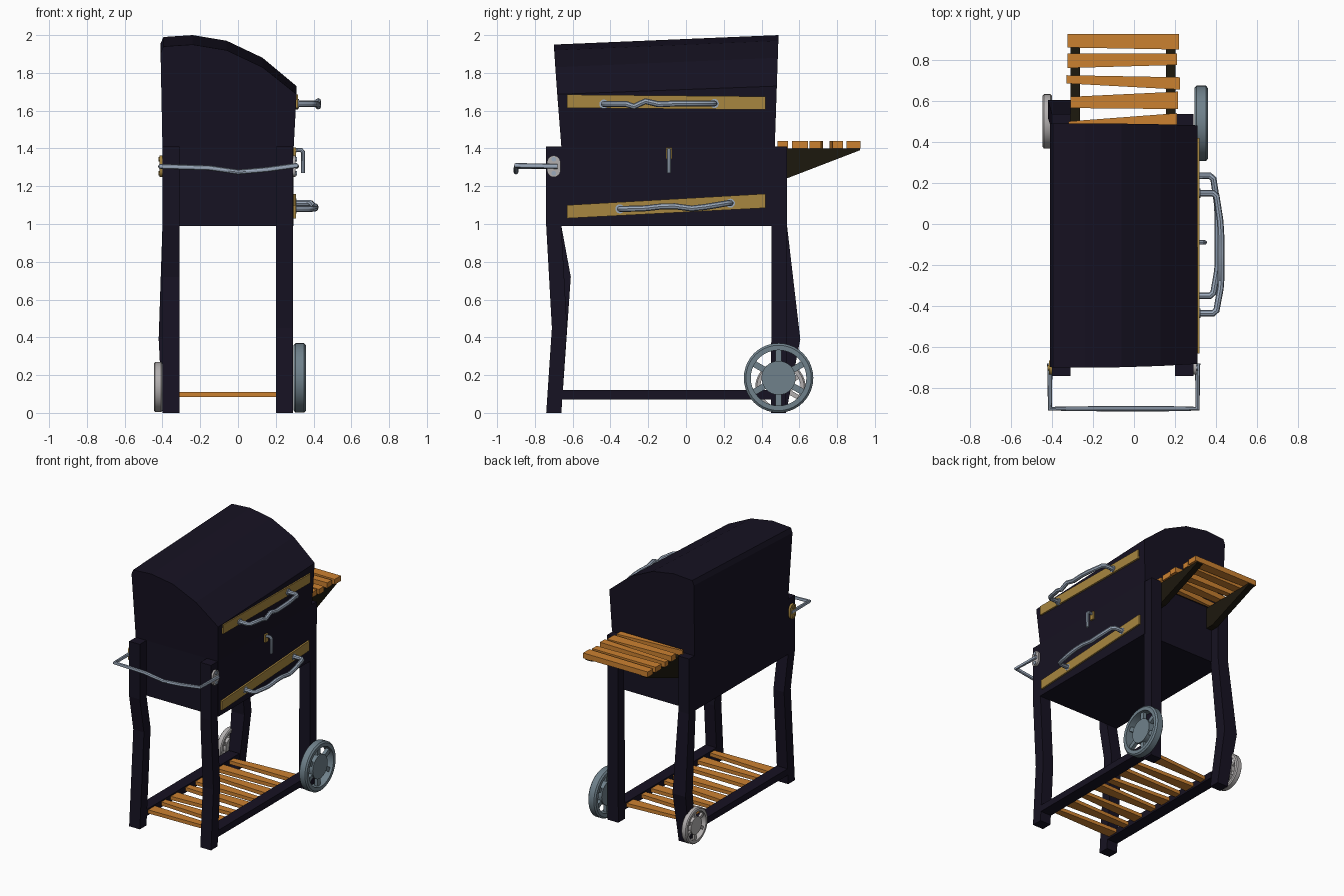
import bpy, bmesh, math, random
from mathutils import Vector

if "Cube" in bpy.data.objects:
    bpy.data.objects.remove(bpy.data.objects["Cube"])
random.seed(4)

def mat(name, r, g, b):
    m = bpy.data.materials.new(name)
    m.diffuse_color = (r, g, b, 1)
    m.use_nodes = True
    m.node_tree.nodes["Principled BSDF"].inputs["Base Color"].default_value = m.diffuse_color
    return m

DARK = mat("dark_enamel", 0.008, 0.006, 0.016)
BLACK = mat("black_iron", 0.012, 0.009, 0.004)
WOOD = mat("wood", 0.60, 0.22, 0.03)
GOLD = mat("brass", 0.39, 0.24, 0.05)
STEEL = mat("steel", 0.33, 0.40, 0.50)
TYRE = mat("wheel_steel", 0.16, 0.22, 0.26)
PALE = mat("pale_metal", 0.45, 0.43, 0.43)

def finish(name, bm, m, smooth=False):
    bmesh.ops.recalc_face_normals(bm, faces=bm.faces)
    me = bpy.data.meshes.new(name)
    bm.to_mesh(me)
    bm.free()
    ob = bpy.data.objects.new(name, me)
    bpy.context.collection.objects.link(ob)
    me.materials.append(m)
    if smooth:
        shade(ob)
    return ob

def shade(ob):
    bpy.ops.object.select_all(action='DESELECT')
    ob.select_set(True)
    bpy.context.view_layer.objects.active = ob
    bpy.ops.object.shade_smooth_by_angle(angle=math.radians(40))

def loft(name, rings, m, smooth=False):
    """Solid skinned through rings of equal point count."""
    bm = bmesh.new()
    vs = [[bm.verts.new(p) for p in r] for r in rings]
    n = len(vs[0])
    for a, b in zip(vs, vs[1:]):
        for i in range(n):
            bm.faces.new((a[i], a[(i + 1) % n], b[(i + 1) % n], b[i]))
    bm.faces.new(vs[0])
    bm.faces.new(vs[-1])
    return finish(name, bm, m, smooth)

def box(name, x0, x1, y0, y1, z0, z1, m):
    return loft(name, [[(x0, y0, z), (x1, y0, z), (x1, y1, z), (x0, y1, z)] for z in (z0, z1)], m)

def plate(name, pts, x0, x1, m, smooth=False):
    """Extrude a y-z outline along x."""
    return loft(name, [[(x, y, z) for y, z in pts] for x in (x0, x1)], m, smooth)

def disc(name, y, z, r, x0, x1, m, n=20):
    a = [2 * math.pi * i / n for i in range(n)]
    return plate(name, [(y + r * math.cos(t), z + r * math.sin(t)) for t in a], x0, x1, m, True)

def tube(name, pts, r, m):
    cu = bpy.data.curves.new(name, 'CURVE')
    cu.dimensions = '3D'
    cu.bevel_depth, cu.bevel_resolution, cu.use_fill_caps = r, 2, True
    sp = cu.splines.new('POLY')
    sp.points.add(len(pts) - 1)
    for q, p in zip(sp.points, pts):
        q.co = (*p, 1)
    cu.materials.append(m)
    ob = bpy.data.objects.new(name, cu)
    bpy.context.collection.objects.link(ob)
    bpy.ops.object.select_all(action='DESELECT')
    ob.select_set(True)
    bpy.context.view_layer.objects.active = ob
    bpy.ops.object.convert(target='MESH')
    shade(bpy.context.object)

# Cooking chamber
box("chamber", -0.40, 0.295, -0.66, 0.465, 0.99, 1.42, DARK)

# Curved lid, leaning outwards and rising to the back
hood = [(-0.40, 1.41), (0.295, 1.41), (0.31, 1.73), (0.13, 1.88), (-0.06, 1.97),
        (-0.24, 2.0), (-0.395, 1.99), (-0.41, 1.955)]
front, back = [], []
for x, z in hood:
    t = (z - 1.41) / 0.59
    front.append((x, -0.66 - 0.04 * t, z - 0.05 * min(1, t * 1.6)))
    back.append((x, 0.47 + 0.02 * t, z))
loft("lid", [front, back], DARK)

# Legs: each section is (z, x0, x1, y0, y1)
def leg(name, secs):
    loft(name, [[(a, c, z), (b, c, z), (b, d, z), (a, d, z)] for z, a, b, c, d in secs], DARK)

leg("front_right_leg", [(0, .20, .29, -.74, -.66), (.45, .20, .29, -.71, -.63),
                        (.99, .20, .29, -.74, -.66), (1.41, .20, .29, -.74, -.66)])
leg("front_left_leg", [(0, -.40, -.31, -.74, -.66), (.72, -.40, -.31, -.69, -.61),
                       (.99, -.40, -.31, -.74, -.66), (1.41, -.40, -.31, -.74, -.66)])
leg("back_right_leg", [(0, .20, .29, .45, .53), (1.41, .20, .29, .455, .535)])
leg("back_left_leg", [(0, -.40, -.31, .45, .53), (.39, -.42, -.31, .52, .605),
                      (.99, -.40, -.31, .455, .535), (1.41, -.40, -.31, .455, .535)])

# Bottom rack
for side, x in (("left", -0.355), ("right", 0.245)):
    box(side + "_bottom_rail", x - 0.045, x + 0.045, -0.67, 0.46, 0.07, 0.12, DARK)

def slat(name, x0, x1, left, right, z0, z1):
    loft(name, [[(x, y0, z0), (x, y1, z0), (x, y1, z1), (x, y0, z1)]
                for x, (y0, y1) in ((x0, left), (x1, right))], WOOD)

for i in range(8):
    y = -0.59 + i * 0.138
    ends = []
    for s in (1, -1):
        c, w = y + random.uniform(-.015, .015), 0.033 + s * (-1) ** i * 0.008
        ends.append((c - w, c + w))
    slat(f"bottom_slat_{i + 1}", -0.32, 0.21, *ends, 0.083, 0.11)

# Side shelf
for i, (a, b, l, r) in enumerate([(-.32, .21, (.485, .50), (.485, .54)),
                                  (-.31, .215, (.565, .62), (.56, .645)),
                                  (-.33, .225, (.685, .725), (.655, .715)),
                                  (-.325, .21, (.76, .83), (.775, .83)),
                                  (-.325, .22, (.86, .925), (.85, .925))]):
    slat(f"shelf_slat_{i + 1}", a, b, l, r, 1.40, 1.44)
for side, x in (("left", -0.31), ("right", 0.155)):
    plate(side + "_shelf_bracket", [(0.465, 1.40), (0.92, 1.40), (0.92, 1.39), (0.53, 1.24), (0.465, 1.24)],
          x, x + 0.047, BLACK)

# Brass trim strips
plate("upper_trim", [(-.63, 1.615), (.42, 1.605), (.42, 1.675), (-.63, 1.685)], 0.28, 0.318, GOLD)
plate("lower_trim", [(-.63, 1.03), (.42, 1.085), (.42, 1.16), (-.63, 1.10)], 0.28, 0.308, GOLD)

# Lid and ash door handles
def handle(name, dx, y0, zs):
    xs = [.31, .385, .402, .421, .424, .424, .424, .424, .42, .402, .385, .31]
    ys = [0, 0, .015, .12, .16, .22, .29, .38, .45, .57, .585, .585]
    pts = [(x + dx, y0 + y, z) for x, y, z in zip(xs, ys, zs)]
    tube(name, pts, 0.016, STEEL)
    for k, p in (("front", pts[0]), ("back", pts[-1])):
        disc(f"{name}_{k}_flange", p[1], p[2], 0.024, p[0] - 0.012, p[0] + 0.014, STEEL)

handle("lid_handle", 0, -0.435, [1.635] * 3 + [1.635, 1.622, 1.65, 1.634] + [1.638] * 5)
handle("door_handle", -0.015, -0.35, [1.08] * 3 + [1.082, 1.086, 1.093, 1.094, 1.082, 1.09] + [1.11] * 3)

# Latch hook
box("latch_plate", 0.28, 0.307, -0.107, -0.073, 1.345, 1.405, GOLD)
tube("latch_hook", [(.30, -.09, 1.39), (.335, -.09, 1.392), (.345, -.09, 1.38), (.345, -.09, 1.27)], 0.011, STEEL)

# Push bar with rounded mounting plates
tube("push_bar", [(-.41, -.68, 1.305), (-.41, -.90, 1.305), (-.15, -.90, 1.297), (0, -.90, 1.275),
                  (.15, -.90, 1.288), (.31, -.90, 1.31), (.31, -.68, 1.305)], 0.013, STEEL)
outline = []
for i in range(20):
    t = 2 * math.pi * (i + 0.5) / 20
    outline.append((-.70 + .035 * math.cos(t), 1.305 + .035 * math.sin(t) + math.copysign(.022, math.sin(t))))
for side, x, s, m in (("left", -.40, -1, GOLD), ("right", .29, 1, PALE)):
    plate(side + "_bar_plate", outline, x - s * 0.01, x + s * 0.015, m, True)
    for k, z in (("lower", 1.268), ("upper", 1.342)):
        disc(f"{side}_{k}_bolt", -.70, z, .013, x, x + s * 0.022, STEEL if s > 0 else GOLD, 10)

# Spoked wheels: lathed rim, hub disc and six spokes
def wheel(name, x0, x1, y, z, r, m):
    h = (x1 - x0) * 0.15
    prof = [(x0, r * .80), (x0, r * .94), (x0 + h, r), (x1 - h, r), (x1, r * .94), (x1, r * .80)]
    bm = bmesh.new()
    n = 40
    rings = [[bm.verts.new((px, y + pr * math.cos(2 * math.pi * i / n), z + pr * math.sin(2 * math.pi * i / n)))
              for px, pr in prof] for i in range(n)]
    for i in range(n):
        a, b = rings[i], rings[(i + 1) % n]
        for j in range(6):
            k = (j + 1) % 6
            bm.faces.new((a[j], a[k], b[k], b[j]))
    finish(name + "_rim", bm, m, True)
    disc(name + "_hub", y, z, r * 0.49, x0 + h, x1 - h, m, 32)
    for i in range(6):
        t = math.radians(30 + 60 * i)
        u, v = Vector((math.cos(t), math.sin(t))), Vector((-math.sin(t), math.cos(t))) * r * .09
        c = Vector((y, z))
        plate(f"{name}_spoke_{i + 1}", [c + u * r * .4 - v, c + u * r * .85 - v, c + u * r * .85 + v, c + u * r * .4 + v],
              x0 + 2 * h, x1 - 2 * h, m)

wheel("right_wheel", 0.295, 0.36, 0.49, 0.185, 0.184, TYRE)
wheel("left_wheel", -0.445, -0.40, 0.50, 0.137, 0.133, PALE)
